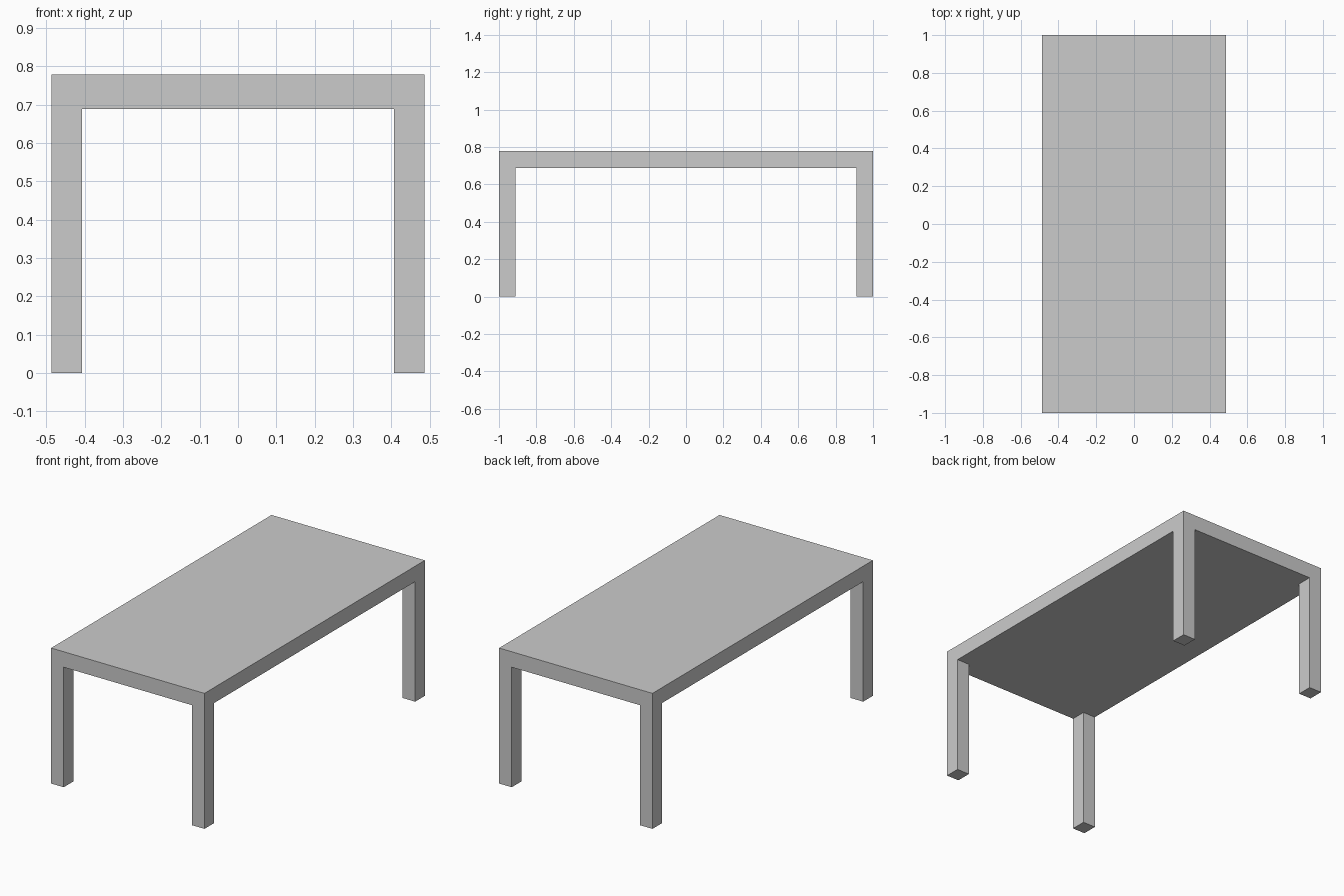
import bpy, bmesh
from mathutils import Matrix, Vector

if "Cube" in bpy.data.objects:
    bpy.data.objects.remove(bpy.data.objects["Cube"])

HALF_X, HALF_Y = 0.487, 1.0       # outer half sizes
LEG_X, LEG_Y = 0.08, 0.088        # leg section
TOP, UNDER = 0.778, 0.689         # tabletop surface and underside

bm = bmesh.new()

# Tabletop slab
size = Matrix.Diagonal((2 * HALF_X, 2 * HALF_Y, TOP - UNDER, 1))
place = Matrix.Translation((0, 0, (TOP + UNDER) / 2))
bmesh.ops.create_cube(bm, size=1, matrix=place @ size)

# Cut lines along the inner faces of the legs
for axis, d in ((Vector((1, 0, 0)), HALF_X - LEG_X), (Vector((0, 1, 0)), HALF_Y - LEG_Y)):
    for s in (-1, 1):
        bmesh.ops.bisect_plane(bm, geom=bm.verts[:] + bm.edges[:] + bm.faces[:],
                               plane_co=axis * d * s, plane_no=axis)

# Legs: extrude the four underside corner squares down to the floor
bm.normal_update()
corners = []
for f in bm.faces:
    c = f.calc_center_median()
    if f.normal.z < -0.9 and abs(c.x) > HALF_X - LEG_X and abs(c.y) > HALF_Y - LEG_Y:
        corners.append(f)
feet = bmesh.ops.extrude_discrete_faces(bm, faces=corners)["faces"]
for f in feet:
    for v in f.verts:
        v.co.z = 0

# Merge flush faces so legs and top read as one piece
bmesh.ops.dissolve_limit(bm, angle_limit=0.01, verts=bm.verts[:], edges=bm.edges[:])
bmesh.ops.recalc_face_normals(bm, faces=bm.faces[:])

mesh = bpy.data.meshes.new("table")
bm.to_mesh(mesh)
bm.free()
bpy.context.collection.objects.link(bpy.data.objects.new("table", mesh))
